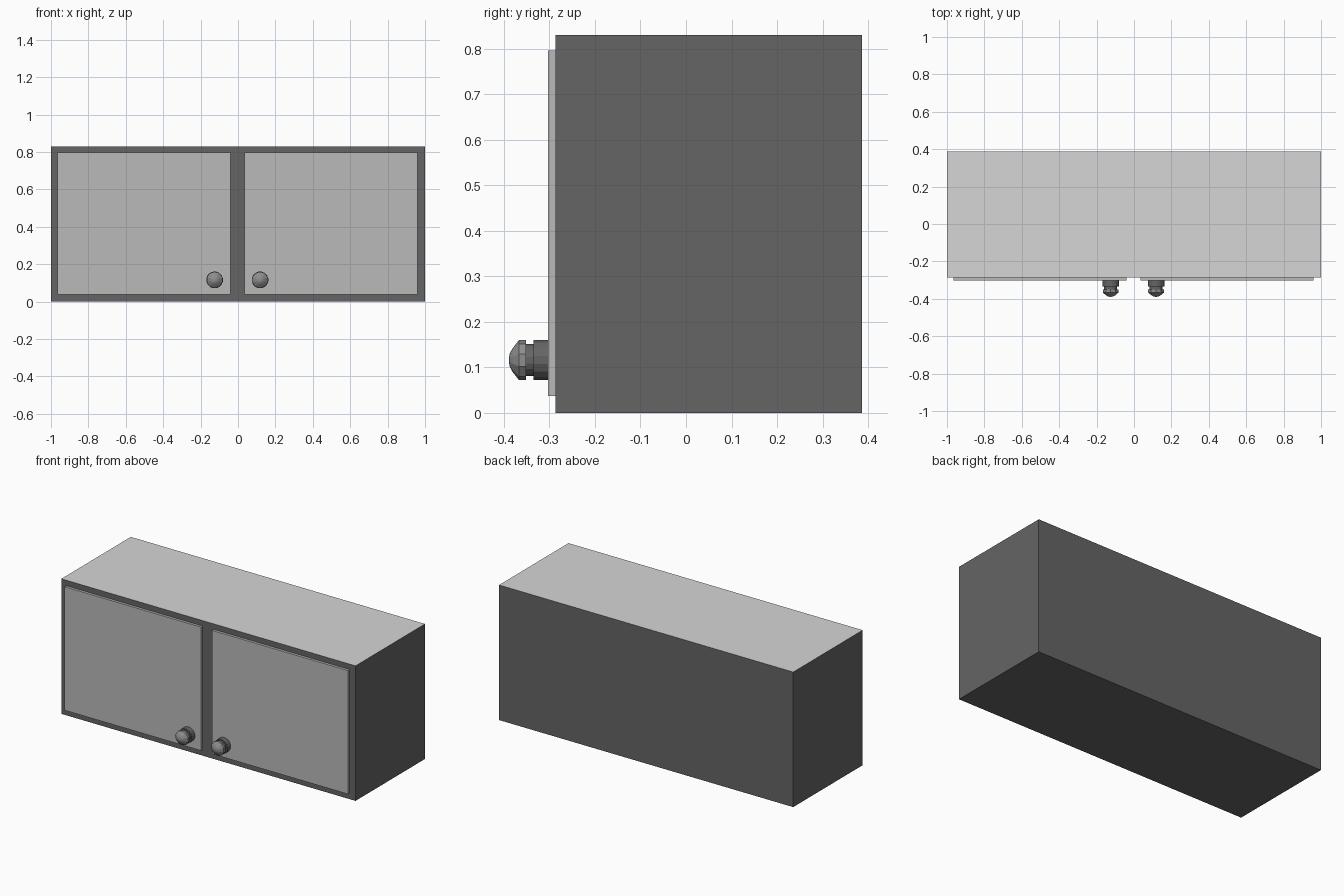
import bpy, bmesh, math
from mathutils import Matrix

if "Cube" in bpy.data.objects:
    bpy.data.objects.remove(bpy.data.objects["Cube"])


def material(name, v):
    m = bpy.data.materials.new(name)
    m.diffuse_color = (v, v, v, 1)
    m.use_nodes = True
    m.node_tree.nodes["Principled BSDF"].inputs["Base Color"].default_value = m.diffuse_color
    return m


dark = material("dark grey", 0.13)
pale = material("pale grey", 0.67)
light = material("light grey", 0.49)
metal = material("knob grey", 0.27)


def finish(bm, name, mats):
    bmesh.ops.recalc_face_normals(bm, faces=bm.faces[:])
    me = bpy.data.meshes.new(name)
    bm.to_mesh(me)
    bm.free()
    for m in mats:
        me.materials.append(m)
    ob = bpy.data.objects.new(name, me)
    bpy.context.collection.objects.link(ob)
    return ob


def box(name, lo, hi, mats):
    bm = bmesh.new()
    bmesh.ops.create_cube(bm, size=1)
    for v in bm.verts:
        v.co = [(a + b) / 2 + c * (b - a) for a, b, c in zip(lo, hi, v.co)]
    return finish(bm, name, mats)


def lathe(name, x, z, profile, mat, sides):
    # profile of (y, radius) turned about an axis along y
    bm = bmesh.new()
    rings = []
    for y, r in profile:
        rings.append([bm.verts.new((x + r * math.cos(2 * math.pi * (i + .5) / sides), y,
                                    z + r * math.sin(2 * math.pi * (i + .5) / sides)))
                      for i in range(sides)])
    for a, b in zip(rings, rings[1:]):
        for i in range(sides):
            j = (i + 1) % sides
            bm.faces.new((a[i], a[j], b[j], b[i]))
    bm.faces.new(rings[0])
    bm.faces.new(rings[-1])
    return finish(bm, name, [mat])


# Cabinet body with a paler top face
body = box("cabinet_body", (-1, -0.287, 0), (1, 0.387, 0.83), [dark, pale])
for p in body.data.polygons:
    if p.normal.z > 0.9:
        p.material_index = 1

# Doors and knobs
for side, x0, x1, kx in (("left", -0.966, -0.041, -0.125), ("right", 0.034, 0.959, 0.118)):
    box(side + "_door", (x0, -0.303, 0.037), (x1, -0.286, 0.796), [light])
    lathe(side + "_knob_base", kx, 0.116,
          [(-0.302, 0.045), (-0.335, 0.045), (-0.335, 0.036), (-0.353, 0.036)], dark, 16)
    lathe(side + "_knob_cap", kx, 0.116,
          [(-0.351, 0.036), (-0.351, 0.044), (-0.367, 0.044), (-0.381, 0.026),
           (-0.387, 0.015), (-0.389, 0.006)], metal, 10)
